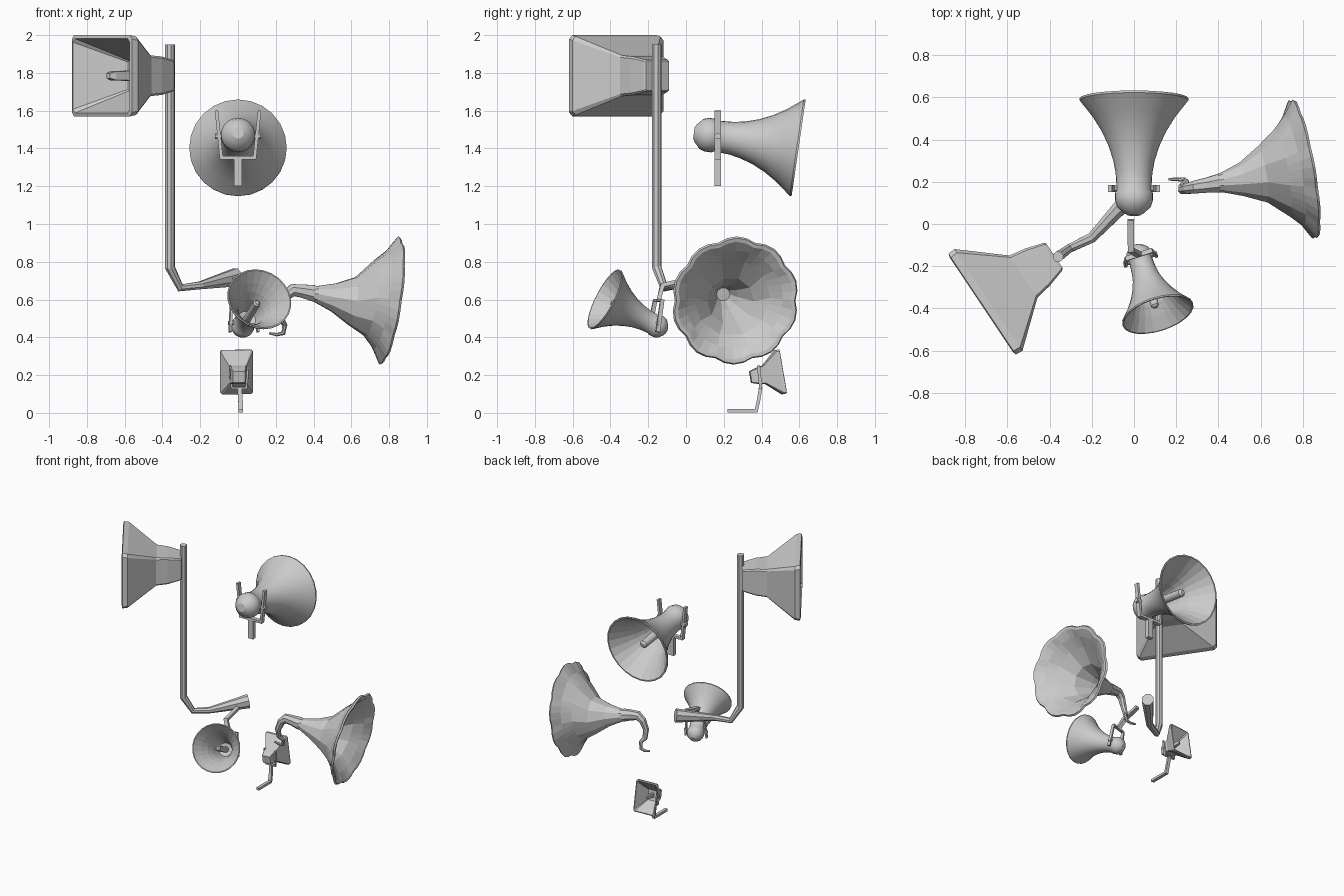
import bpy, bmesh
from math import pi, sin, cos, radians
from mathutils import Vector as V, Matrix

if "Cube" in bpy.data.objects:
    bpy.data.objects.remove(bpy.data.objects["Cube"])


def loft(name, rings, smooth=None, flat_from=None):
    """Skin a list of equal-length rings and cap both ends."""
    bm = bmesh.new()
    vs = [[bm.verts.new(p) for p in r] for r in rings]
    n = len(vs[0])
    for k in range(len(vs) - 1):
        for i in range(n):
            j = (i + 1) % n
            bm.faces.new((vs[k][i], vs[k][j], vs[k + 1][j], vs[k + 1][i]))
    bm.faces.new(vs[0])
    bm.faces.new(vs[-1])
    bmesh.ops.recalc_face_normals(bm, faces=bm.faces)
    me = bpy.data.meshes.new(name)
    bm.to_mesh(me)
    bm.free()
    ob = bpy.data.objects.new(name, me)
    bpy.context.collection.objects.link(ob)
    if smooth:
        bpy.ops.object.select_all(action='DESELECT')
        bpy.context.view_layer.objects.active = ob
        ob.select_set(True)
        bpy.ops.object.shade_smooth_by_angle(angle=radians(smooth))
        if flat_from is not None:
            for p in me.polygons:
                if p.index >= flat_from * n:
                    p.use_smooth = False
    return ob


def frame(origin, fwd, up=(0, 0, 1)):
    z = V(fwd).normalized()
    x = V(up).cross(z).normalized()
    y = z.cross(x)
    m = Matrix((x, y, z)).transposed().to_4x4()
    m.translation = V(origin)
    return m


def sweep(name, pts, sizes, ref, sides=4, smooth=None):
    """Mitred bar along a path; sizes are half-widths (across ref, along ref)."""
    pts = [V(p) for p in pts]
    if isinstance(sizes[0], (int, float)):
        sizes = [sizes] * len(pts)
    rings = []
    for i, p in enumerate(pts):
        a = (p - pts[i - 1]).normalized() if i else (pts[1] - p).normalized()
        b = (pts[i + 1] - p).normalized() if i < len(pts) - 1 else a
        t = (a + b).normalized()
        r = V(ref)
        r = (r - r.dot(t) * t).normalized()
        nrm = t.cross(r)
        miter = 1 / max(0.6, t.dot(a))
        grow = 1 / cos(pi / sides)
        ring = []
        for k in range(sides):
            g = 2 * pi * (k + 0.5) / sides
            ring.append(p + nrm * cos(g) * grow * sizes[i][0] * miter
                        + r * sin(g) * grow * sizes[i][1])
        rings.append(ring)
    return loft(name, rings, smooth)


# Round horn: outside from the rear dome, over the lip, down the throat, out along the plug
ROUND = [(0, .03), (.012, .05), (.04, .08), (.07, .09), (.105, .09), (.12, .082),
         (.20, .087), (.26, .098), (.33, .12), (.40, .152), (.47, .195), (.55, .258),
         (.56, .258), (.56, .248), (.47, .182), (.40, .138), (.33, .106), (.20, .07),
         (.19, .032), (.485, .028), (.50, .014)]


def round_horn(name, m, s):
    n = 24
    rings = [[m @ V((s * r * cos(2 * pi * i / n), s * r * sin(2 * pi * i / n), s * t))
              for i in range(n)] for t, r in ROUND]
    loft(name, rings, 35, 12)


# Rectangular horn: (depth behind mouth, half width, half height)
SQUARE = [(.412, .072, .078), (.40, .08, .085), (.315, .106, .102), (.235, .12, .108),
          (.036, .29, .208), (.0, .288, .215), (-.005, .27, .197), (.23, .095, .08),
          (.24, .035, .03), (.07, .03, .024), (.04, .018, .014)]


def square_horn(name, m, s):
    rings = []
    for d, w, h in SQUARE:
        c = 0.1 * min(w, h)
        q = [(w, h - c), (w - c, h), (c - w, h), (-w, h - c),
             (-w, c - h), (c - w, -h), (w - c, -h), (w, c - h)]
        rings.append([m @ V((s * x, s * y, -s * d)) for x, y in q])
    loft(name, rings)


def bracket(name, m, s, top, base, w_top, w_base, thick, deep):
    """U-shaped yoke in the local x-y plane."""
    q = [(-w_top, top), (-w_base, base), (w_base, base), (w_top, top)]
    sweep(name + "_yoke", [m @ V((s * x, s * y, 0)) for x, y in q],
          (s * thick, s * deep), m.col[2].xyz)
    for sx in (-1, 1):
        x = sx * (w_top + w_base) / 2
        sweep(name + "_bolt", [m @ V((s * (x - .022 * sx), 0, 0)), m @ V((s * (x + .022 * sx), 0, 0))],
              (s * .016, s * .016), m.col[2].xyz, 8)


# Large rectangular horn on its pole
square_horn("large_square_horn", frame((-.72, -.38, 1.785), (-.83, -.555, 0)), 1)
sweep("pole_and_arm",
      [(-.36, -.155, 1.95), (-.36, -.155, .77), (-.305, -.115, .662), (-.2, -.065, .675), (-.008, .14, .718)],
      [(.024, .024), (.024, .024), (.017, .02), (.02, .024), (.048, .04)],
      (-.6, .8, 0), 8)

# Large round horn with yoke and stem
round_horn("large_round_horn", frame((0, .042, 1.483), (0, .99, -.144)), 1)
bracket("large_round_horn", frame((0, .168, 1.465), (0, 1, 0)), 1, .135, -.115, .114, .088, .009, .016)
sweep("large_round_horn_stem", [(0, .168, 1.35), (0, .168, 1.2)], (.022, .016), (0, 1, 0))

# Small round horn, hung from above by its stem
ax = V((.105, -.33, .17))
round_horn("small_round_horn", frame((.01, -.105, .435), ax), .68)
mb = frame((.03, -.165, .475), (.105, -.33, .06))
bracket("small_round_horn", mb, .68, -.07, .18, .114, .09, .009, .016)
sweep("small_round_horn_stem",
      [mb @ V((0, .12, 0)), (-.015, -.125, .675), (-.015, .02, .71)], (.011, .015), (1, 0, 0))

# Small rectangular horn, rolled on its side, on a bent foot
square_horn("small_square_horn", frame((-.008, .507, .218), (-.08, .98, .168), (1, 0, 0)), .41)
bracket("small_square_horn", frame((.006, .39, .19), (0, 1, .1)), .41, .15, -.14, .115, .095, .012, .02)
sweep("small_square_horn_foot",
      [(.008, .394, .13), (.013, .385, .07), (.015, .372, .012), (.015, .22, .012)], (.009, .012), (1, 0, 0))


# Flower horn: faceted body opening into a scalloped lip
def petal_ring(c, fwd, r, w):
    m = frame(c, fwd)
    ring = []
    for i in range(40):
        a = 2 * pi * i / 40
        facet = cos(pi / 10) / cos(a % (pi / 5) - pi / 10)
        lobe = .945 + .055 * abs(sin(5 * a))
        k = r * (facet * (1 - w) + lobe * w)
        ring.append(m @ V((k * cos(a), k * sin(a), 0)))
    return ring


n = V((.97, .17, -.145)).normalized()
mouth = V((.80, .26, .595))
neck = V((.98, .12, -.18))
outer = [((.36, .187, .641), neck, .034, 0), ((.42, .197, .628), neck, .048, 0),
         ((.51, .212, .611), neck, .08, 0), ((.61, .235, .592), n, .135, 0),
         (mouth - n * .1, n, .212, .1), (mouth - n * .045, n, .272, .5),
         (mouth, n, .343, 1), (mouth + n * .012, n, .335, 1)]
inner = [(mouth + n * .008, n, .315, 1), (mouth - n * .03, n, .268, .5),
         (mouth - n * .09, n, .205, .1), ((.62, .237, .591), n, .125, 0),
         ((.51, .212, .611), neck, .068, 0), ((.42, .197, .628), neck, .036, 0)]
loft("flower_horn", [petal_ring(*p) for p in outer + inner])

# Curled tail of the flower horn
sweep("flower_horn_tail",
      [(.40, .193, .633), (.34, .183, .645), (.29, .175, .65), (.255, .168, .62), (.23, .162, .555),
       (.228, .178, .495), (.248, .2, .465), (.24, .21, .422), (.205, .212, .414), (.165, .212, .422)],
      [(.043, .043), (.035, .035), (.03, .03), (.025, .025), (.02, .02),
       (.016, .016), (.012, .012), (.01, .01), (.009, .009), (.006, .006)],
      (0, 1, 0), 8)
